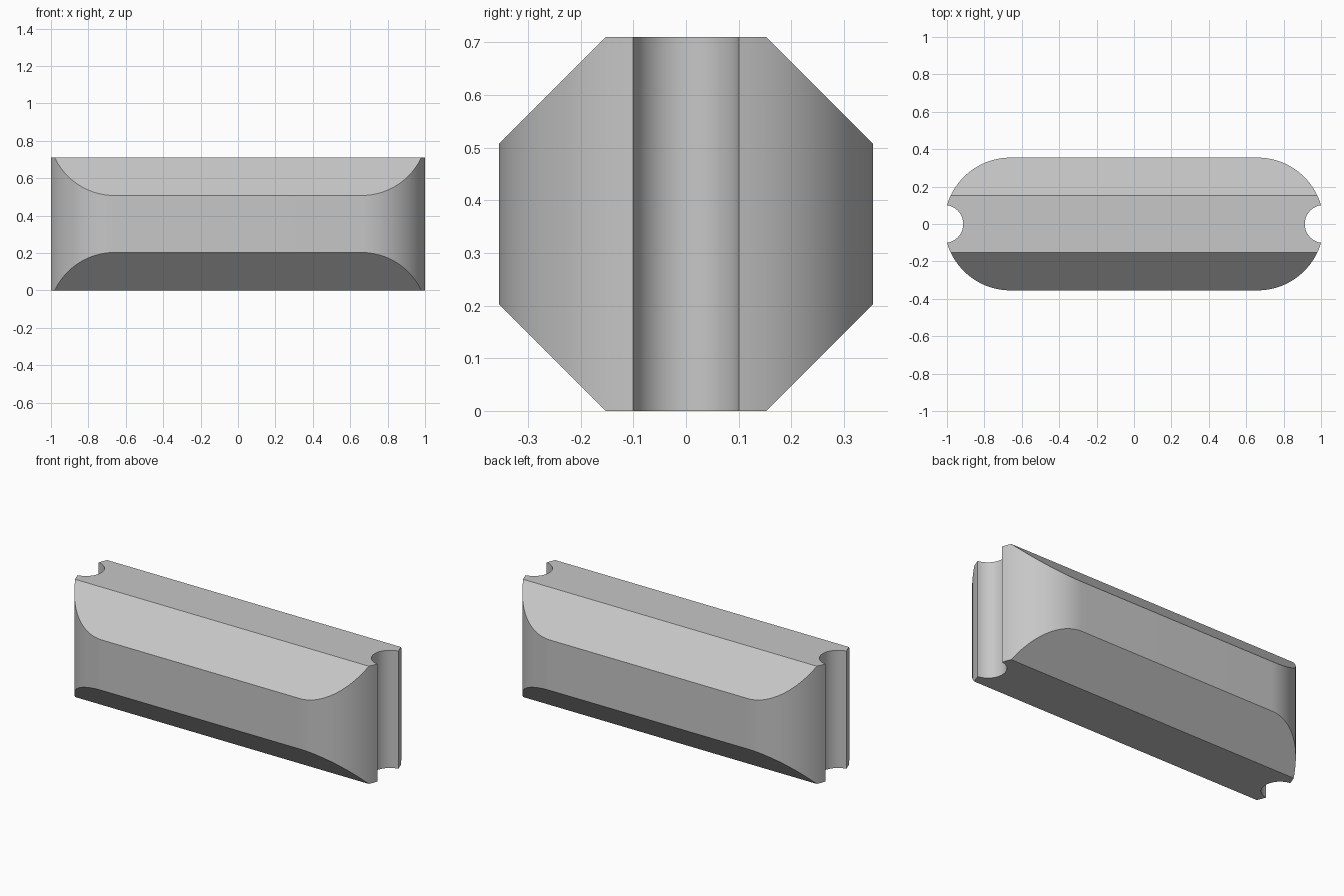
import bpy, bmesh, math
from mathutils import Vector

cube = bpy.data.objects.get("Cube")
if cube:
    bpy.data.objects.remove(cube, do_unlink=True)

# Proportions: 7 units thick, 20 units long before the ends are notched
NOTCH_X = 10 - 1 / 7
U = 1 / NOTCH_X
HALF = 3.5
SEGMENTS = 24


def arc(cx, radius, start, end, steps):
    return [(cx + radius * math.cos(start + (end - start) * i / steps),
             radius * math.sin(start + (end - start) * i / steps))
            for i in range(steps + 1)]


def make_material(name, value):
    mat = bpy.data.materials.new(name)
    mat.use_nodes = True
    color = (value, value, value, 1)
    mat.diffuse_color = color
    mat.node_tree.nodes["Principled BSDF"].inputs["Base Color"].default_value = color
    return mat


# Plan outline of one end: rounded shoulder, round notch, rounded shoulder
lip = math.atan2(math.sqrt(1 - 1 / 49), NOTCH_X - 6.5)
dip = math.atan2(math.sqrt(1 - 1 / 49), 1 / 7)
right_end = (arc(6.5, HALF, -math.pi / 2, -lip, SEGMENTS)
             + arc(10, 1, math.pi + dip, math.pi - dip, SEGMENTS)[1:-1]
             + arc(6.5, HALF, lip, math.pi / 2, SEGMENTS))
# The notch arc runs from the front lip, inward, to the back lip
outline = right_end + [(-x, -y) for x, y in right_end]

# Extrude the outline upward
bm = bmesh.new()
base = bm.faces.new([bm.verts.new((x * U, y * U, 0)) for x, y in outline])
lifted = bmesh.ops.extrude_face_region(bm, geom=[base], use_keep_orig=True)
top_verts = [g for g in lifted["geom"] if isinstance(g, bmesh.types.BMVert)]
bmesh.ops.translate(bm, verts=top_verts, vec=(0, 0, 2 * HALF * U))

# Chamfer the four long edges
for sy in (-1, 1):
    for sz in (-1, 1):
        cut = bmesh.ops.bisect_plane(
            bm, geom=bm.verts[:] + bm.edges[:] + bm.faces[:], dist=1e-6,
            plane_co=Vector((0, sy * 1.5, HALF + sz * HALF)) * U,
            plane_no=(0, sy, sz), clear_outer=True)
        rim = [g for g in cut["geom_cut"] if isinstance(g, bmesh.types.BMEdge)]
        bmesh.ops.edgenet_fill(bm, edges=rim)

# Smooth the curved walls and keep the corners crisp
bmesh.ops.recalc_face_normals(bm, faces=bm.faces[:])
for face in bm.faces:
    face.smooth = True
for edge in bm.edges:
    edge.smooth = edge.calc_face_angle(math.pi) < math.radians(30)

mesh = bpy.data.meshes.new("notched_bar")
bm.to_mesh(mesh)
bm.free()
mesh.materials.append(make_material("plain grey", 0.57))
bar = bpy.data.objects.new("notched_bar", mesh)
bpy.context.collection.objects.link(bar)
